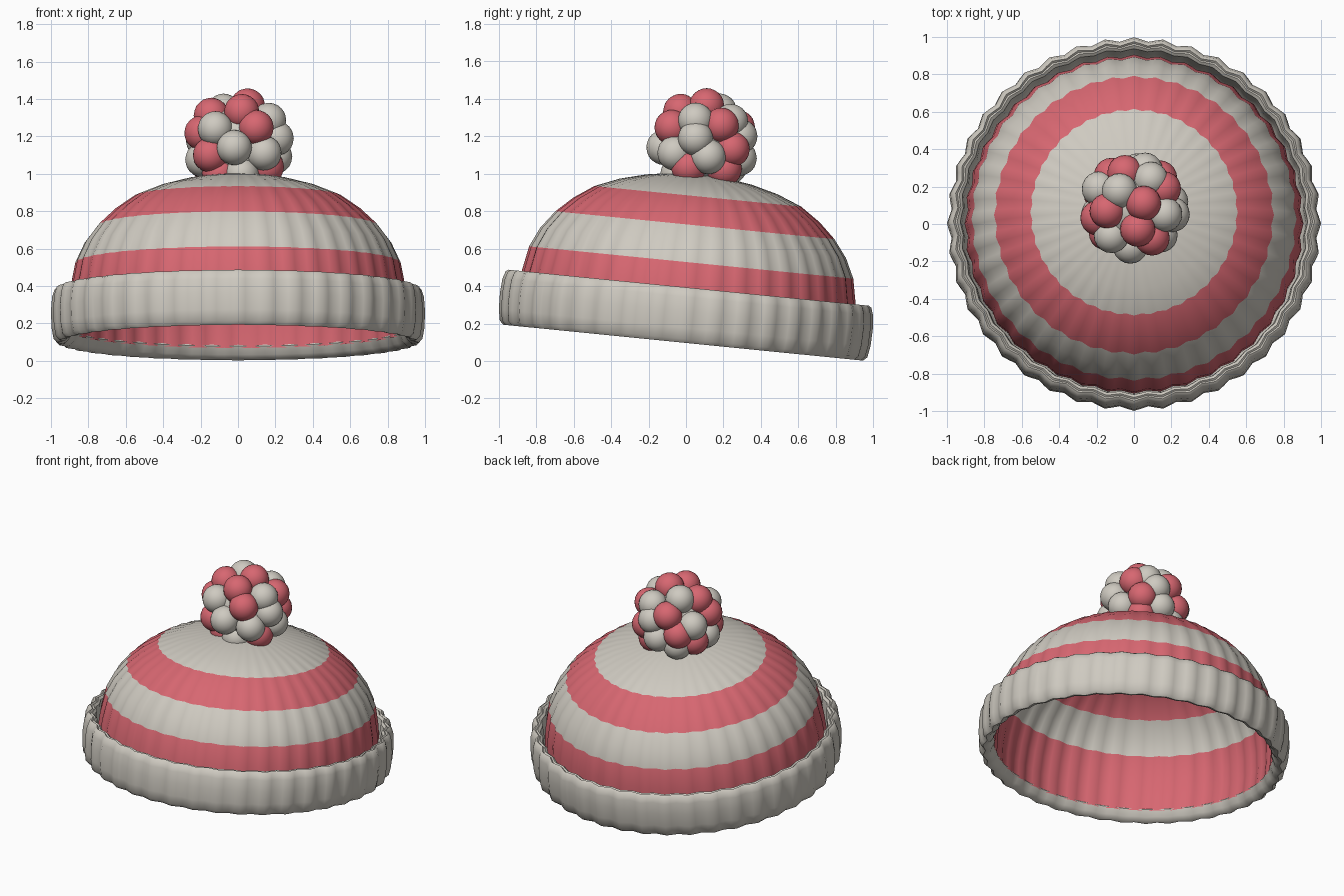
import bpy, bmesh, math
from mathutils import Matrix, Vector

cube = bpy.data.objects.get("Cube")
if cube:
    bpy.data.objects.remove(cube, do_unlink=True)

RIBS, SEGS = 40, 160
# The hat leans back: its front edge is lifted
TILT = Matrix.Translation((0, -0.015, 0.098)) @ Matrix.Rotation(math.radians(-5.7), 4, 'X')


def material(name, rgb):
    m = bpy.data.materials.new(name)
    m.use_nodes = True
    m.diffuse_color = (*rgb, 1)
    m.node_tree.nodes["Principled BSDF"].inputs["Base Color"].default_value = (*rgb, 1)
    return m


MATS = [material("cream_wool", (0.62, 0.59, 0.53)),
        material("red_wool", (0.68, 0.135, 0.165))]


def finish(name, bm, angle=40):
    """Turn a bmesh into a smooth-shaded object with both wool colours."""
    mesh = bpy.data.meshes.new(name)
    bm.to_mesh(mesh)
    bm.free()
    for m in MATS:
        mesh.materials.append(m)
    ob = bpy.data.objects.new(name, mesh)
    bpy.context.collection.objects.link(ob)
    bpy.ops.object.select_all(action='DESELECT')
    bpy.context.view_layer.objects.active = ob
    ob.select_set(True)
    bpy.ops.object.shade_smooth_by_angle(angle=math.radians(angle))
    return ob


def ribbed_lathe(name, profile, depth, closed, colour=lambda h: 0):
    """Spin (radius, height) points; depth(radius) gives the knit rib depth."""
    bm = bmesh.new()
    rings = []
    for r, h in profile:
        if r == 0:
            rings.append([bm.verts.new((0, 0, h))] * SEGS)
            continue
        ring = []
        for i in range(SEGS):
            a = 2 * math.pi * i / SEGS
            rr = r + depth(r) * math.cos(RIBS * a)
            ring.append(bm.verts.new((rr * math.cos(a), rr * math.sin(a), h)))
        rings.append(ring)
    pairs = list(zip(rings, rings[1:]))
    if closed:
        pairs.append((rings[-1], rings[0]))
    for lo, hi in pairs:
        for i in range(SEGS):
            j = (i + 1) % SEGS
            corners = [lo[i], lo[j], hi[j], hi[i]]
            f = bm.faces.new(list(dict.fromkeys(corners)))
            f.material_index = colour(f.calc_center_median().z)
    bmesh.ops.recalc_face_normals(bm, faces=bm.faces)
    bm.transform(TILT)
    return finish(name, bm)


# Striped dome, open underneath
dome = [(0.895, 0.06), (0.898, 0.18), (0.887, 0.30), (0.862, 0.43), (0.813, 0.535),
        (0.742, 0.63), (0.655, 0.712), (0.55, 0.785), (0.42, 0.838), (0.28, 0.875),
        (0.14, 0.897), (0, 0.905)]
ribbed_lathe("striped_dome", dome, lambda r: 0.009 * r, False,
             lambda h: int(h < 0.43 or 0.63 < h < 0.785))

# Turned-up brim with a groove between its two knitted layers
brim = [(0.955, 0.0), (0.975, 0.02), (0.986, 0.08), (0.989, 0.17), (0.983, 0.245),
        (0.970, 0.285), (0.955, 0.295), (0.946, 0.286), (0.937, 0.293), (0.922, 0.280),
        (0.914, 0.20), (0.908, 0.09), (0.893, 0.07), (0.912, 0.025), (0.935, 0.004)]
ribbed_lathe("folded_brim", brim, lambda r: 0.011 * min(1, (r - 0.86) / 0.1), True)

# Pompom of wool balls: ball directions for each colour
CENTRE, SHELL, BALL = Vector((0, 0.09, 1.16)), 0.21, 0.094
cream = [(-.08, .09, .18), (.09, .15, .12), (-.12, -.15, .08), (.17, -.04, .13),
         (-.02, -.21, -.02), (-.19, .1, .02), (.21, -.04, .03), (.14, -.15, -.05),
         (.02, -.14, -.17), (-.2, -.04, -.09), (.2, .03, -.07), (.02, .2, -.08),
         (.06, .2, .04), (-.1, .15, -.13)]
red = [(.05, .02, .2), (.02, -.12, .175), (-.15, -.02, .16), (-.05, .19, .09),
       (.1, -.17, .09), (.16, .1, .1), (-.15, -.14, -.06), (-.2, -.06, .06),
       (.16, -.08, -.13), (.14, .16, -.03), (.12, .12, -.14), (-.12, .17, -.03),
       (-.18, .07, -.1), (-.1, -.1, -.16)]
bm = bmesh.new()
bmesh.ops.create_icosphere(bm, subdivisions=3, radius=0.21,
                           matrix=Matrix.Translation(CENTRE))
for index, group in enumerate((cream, red)):
    for d in group:
        pos = CENTRE + Vector(d).normalized() * SHELL
        ball = bmesh.ops.create_icosphere(bm, subdivisions=3, radius=BALL,
                                          matrix=Matrix.Translation(pos))
        for f in {f for v in ball["verts"] for f in v.link_faces}:
            f.material_index = index
finish("pompom", bm, 60)
